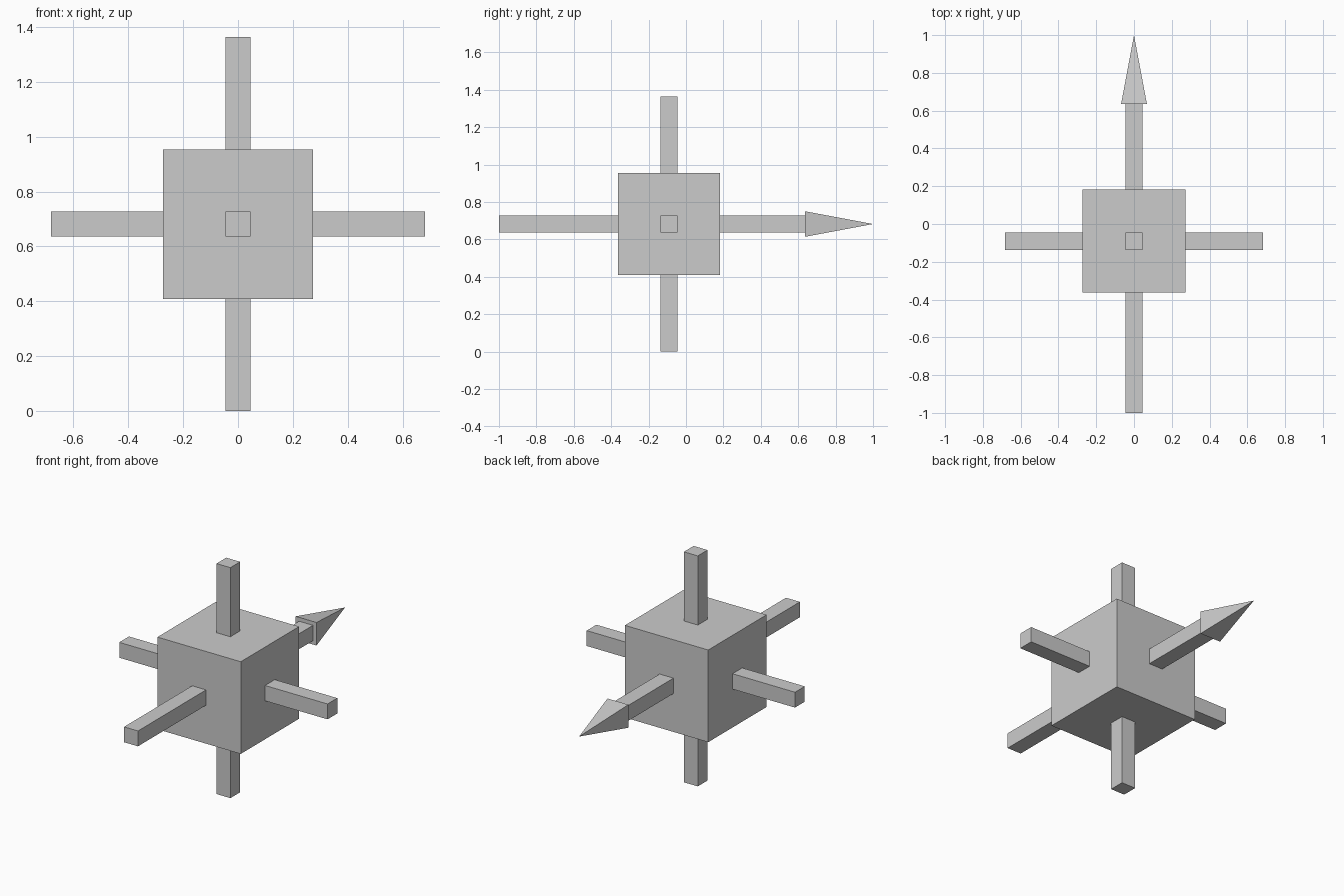
import bpy, math
from mathutils import Vector, Matrix

if "Cube" in bpy.data.objects:
    bpy.data.objects.remove(bpy.data.objects["Cube"])

U = 2 / 22 * 3                      # half the body cube
C = Vector((0, -U / 3, 2.5 * U))    # body centre


def box(name, lo, hi):
    lo, hi = Vector(lo), Vector(hi)
    bpy.ops.mesh.primitive_cube_add(size=1)
    ob = bpy.context.object
    ob.name = name
    ob.data.transform(Matrix.Diagonal((hi - lo).to_4d()))
    ob.location = (lo + hi) / 2
    return ob


# Central cube
box("body", C - Vector((U, U, U)), C + Vector((U, U, U)))

# Six square arms: name, axis, direction, reach from the centre
arms = [("left_arm", 0, -1, 2.5), ("right_arm", 0, 1, 2.5),
        ("front_arm", 1, -1, 10 / 3), ("back_arm", 1, 1, 8 / 3),
        ("bottom_arm", 2, -1, 2.5), ("top_arm", 2, 1, 2.5)]
half = U / 6
for name, axis, side, reach in arms:
    lo, hi = Vector((-half,) * 3), Vector((half,) * 3)
    ends = sorted((side * 0.98 * U, side * reach * U))
    lo[axis], hi[axis] = ends
    box(name, C + lo, C + hi)

# Four-sided arrowhead on the back arm
length = 4 * U / 3
bpy.ops.mesh.primitive_cone_add(vertices=4, radius1=U / 4 * math.sqrt(2),
                                radius2=0, depth=length)
head = bpy.context.object
head.name = "arrowhead"
head.data.transform(Matrix.Rotation(-math.pi / 2, 4, 'X')
                    @ Matrix.Rotation(math.pi / 4, 4, 'Z'))
head.location = C + Vector((0, 8 / 3 * U + length / 2, 0))
